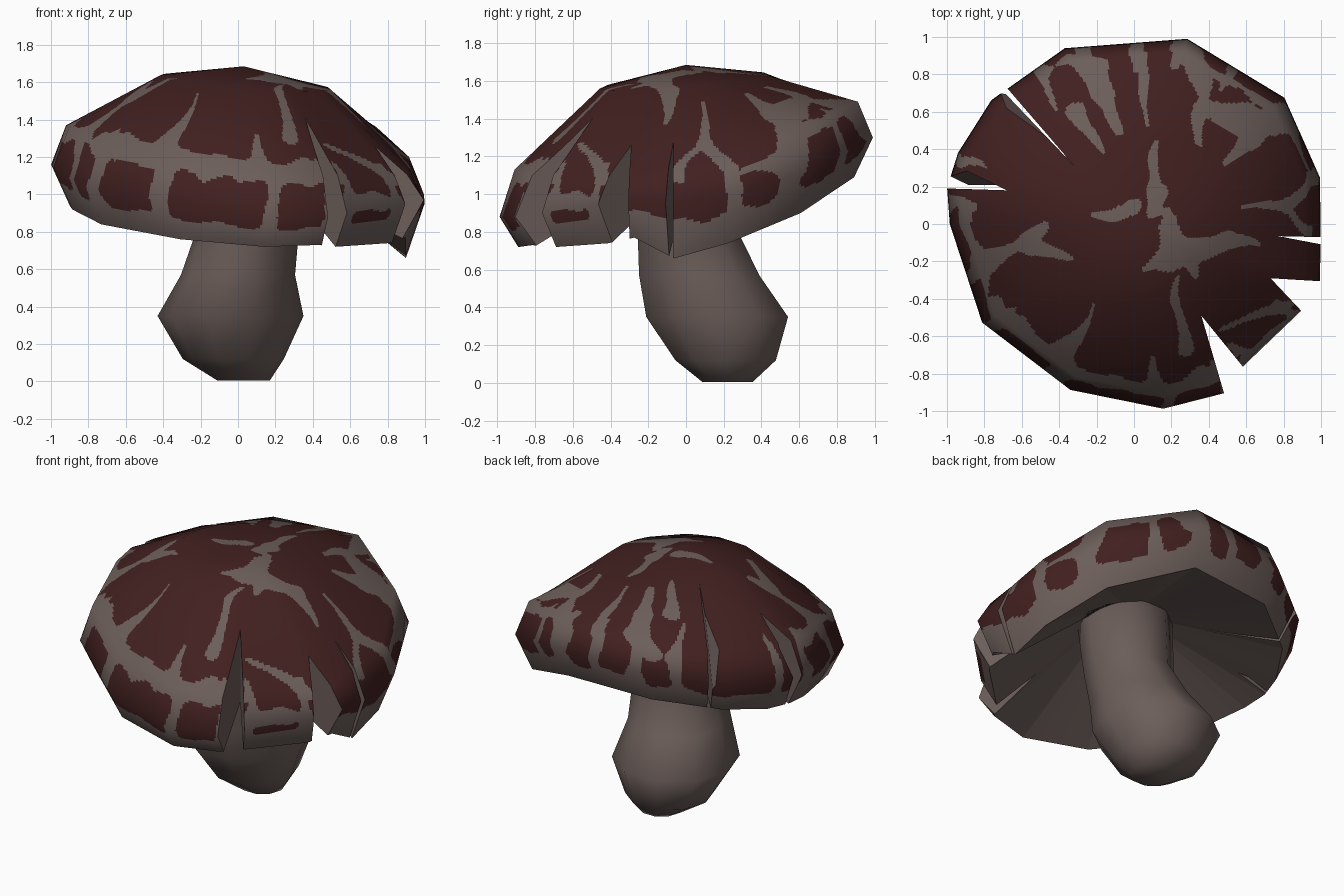
import bpy, bmesh, math
from mathutils import Vector, noise, kdtree

if "Cube" in bpy.data.objects:
    bpy.data.objects.remove(bpy.data.objects["Cube"])


def mat(name, c):
    m = bpy.data.materials.new(name)
    m.diffuse_color = (*c, 1)
    m.use_nodes = True
    m.node_tree.nodes["Principled BSDF"].inputs["Base Color"].default_value = m.diffuse_color
    return m


GREY = mat("grey brown flesh", (0.150, 0.112, 0.101))
RED = mat("dark red skin", (0.054, 0.0142, 0.0142))


def obj(name, bm, mats):
    bmesh.ops.recalc_face_normals(bm, faces=bm.faces)
    me = bpy.data.meshes.new(name)
    bm.to_mesh(me)
    bm.free()
    for m in mats:
        me.materials.append(m)
    o = bpy.data.objects.new(name, me)
    bpy.context.collection.objects.link(o)
    return o


# ---- stem: tilted bulb lofted from rings (x, y, z, rx, ry) ----
SIDES = 10
bm = bmesh.new()
rings = []
for x, y, z, rx, ry in [(0.03, .22, .005, .14, .14), (-.025, .21, .12, .27, .28),
                        (-.04, .165, .35, .39, .395), (0, .07, .57, .305, .335),
                        (.05, .01, .8, .275, .28), (.07, -.02, 1.3, .3, .3)]:
    rings.append([bm.verts.new((x + rx * math.cos(a), y + ry * math.sin(a), z))
                  for a in (2 * math.pi * k / SIDES for k in range(SIDES))])
for lo, hi in zip(rings, rings[1:]):
    for k in range(SIDES):
        n = (k + 1) % SIDES
        bm.faces.new((lo[k], lo[n], hi[n], hi[k]))
bm.faces.new(rings[0][::-1])
bm.faces.new(rings[-1])
stem = obj("stem", bm, [GREY])
for p in stem.data.polygons:
    p.use_smooth = True

# ---- cap columns: angle, radius, z of lip bottom, widest line, shoulder ----
COLS = [(-180, .985, .92, 1.14, 1.35), (-147, .968, .84, 1.04, 1.28), (-111, .95, .76, .95, 1.2),
        (-81, 1.0, .72, .88, 1.13), (-62, 1.025, .73, .88, 1.1), (-53, .96, .72, .9, 1.1),
        (-27, 1.01, .74, .95, 1.1), (-17, 1.04, .77, .97, 1.11), (-4, 1.0, .66, .95, 1.14),
        (14, 1.025, .74, 1.0, 1.2), (40, 1.05, .9, 1.14, 1.36), (74, 1.03, 1.09, 1.3, 1.49),
        (111.5, 1.01, 1.07, 1.28, 1.47), (139, 1.01, 1.0, 1.2, 1.41),
        (158, 1.015, .95, 1.17, 1.38), (169, 1.018, .94, 1.16, 1.37)]
S = [0, .45, .91, 1.12, 1.33]          # distance along the skin of each ring
SUB = [32, 34, 17, 17]
NC = len(COLS)


def column(c):
    a, r, zb, zw, zs = c
    co, si = math.cos(math.radians(a)), math.sin(math.radians(a))
    prof = [(.455 + .04 * co, 1.6 + .035 * si - .035 * co), (r * .92, zs), (r, zw), (r * .9, zb)]
    return [Vector((.03, 0, 1.685))] + [Vector((q * co, q * si, z)) for q, z in prof]


P = [column(c) for c in COLS]
N = []
for i in range(NC):
    row = [Vector((0, 0, 1))]
    for j in range(1, 5):
        du = P[(i + 1) % NC][j] - P[i - 1][j]
        dv = P[i][j - 1] - P[i][min(j + 1, 4)]
        row.append(du.cross(dv).normalized())
    N.append(row)

# ---- grey streaks between the red patches: (width, points), thick end first ----
CENTRE = [(.05, (.12, .17), (.12, .43)), (.06, (.13, .17), (.1, .05), (.17, .02)),
          (.055, (-.03, .1), (-.24, .05)), (.08, (.2, -.1), (.17, .04)),
          (.08, (.18, -.16), (.04, -.24)), (.07, (.22, -.12), (.42, -.08), (.65, -.12)),
          (.06, (.24, -.15), (.31, -.27)), (.06, (-.62, -.12), (-.5, 0)),
          (.06, (-.62, -.15), (-.36, -.2)), (.07, (-.92, -.25), (-.62, -.14)),
          (.06, (-.43, -.74), (-.34, -.64), (-.22, -.47)),
          (.045, (.27, -.66), (.22, -.4), (.22, -.27))]
OUTER = [(.06, (1.2, .34), (.97, .24), (.8, .1), (.56, .08)), (.04, (.98, -.04), (.82, .08)),
         (.085, (.9, .6), (.6, .49), (.46, .33)), (.085, (.6, .5), (.38, .62), (.33, .42)),
         (.095, (.3, .95), (.38, .62)), (.04, (.04, .95), (.06, .54)),
         (.09, (-.22, .85), (-.17, .7), (-.08, .52)), (.05, (-.38, .92), (-.2, .8)),
         (.055, (-.32, .6), (-.24, .5), (-.17, .4)), (.05, (-.5, .85), (-.42, .62)),
         (.06, (.1, -.86), (.11, -.7)), (.07, (-.93, .03), (-.83, -.4)),
         (.045, (.85, -.41), (.66, -.5), (.48, -.58))]


def polar(a, s):
    return (s * math.cos(math.radians(a)), s * math.sin(math.radians(a)))


# radial gaps around the rim and bands along the shoulder
RIM = [(w, polar(a, 1.3), polar(a, .85)) for a, w in
       [(-163, .08), (-144, .1), (-118, .14), (-79, .07), (-60, .07), (-51, .07), (-29, .07),
        (33, .08), (58, .06), (75, .09), (90, .07), (106, .1), (122, .08),
        (160, .06), (174, .07)]]
BAND = [(.07, polar(a, .91), polar(a + 12, .91), polar(a + 13, .91))
        for a in (-150, -138, -126, -114, -102, -90, -78, -66)]
BAND += [(.06, polar(a, 1.07), polar(a + 11, 1.07), polar(a + 12, 1.07)) for a in (-52, -41)]
BAND += [(.05, polar(a, .93), polar(a + 14, .93)) for a in (42, 54)]
BAND += [(.05, polar(33, 1.03), polar(17, 1.03))]
SEGS = []
for w, *pts in CENTRE + OUTER + RIM + BAND:
    n = len(pts) - 1
    for k in range(n):
        a, b = pts[k], pts[k + 1]
        dx, dy = b[0] - a[0], b[1] - a[1]
        SEGS.append((a[0], a[1], dx, dy, dx * dx + dy * dy,
                     .88 * w * (1 - .75 * k / n), .66 * w / n))


def is_red(x, y):
    s = math.hypot(x, y)
    v = Vector((x * 4, y * 4, 0))
    x += .05 * noise.noise(v)
    y += .05 * noise.noise(v + Vector((9, 5, 2)))
    wob = 1 + .5 * noise.noise(v * 1.8)
    lip = max(.02, 1.29 + .05 * noise.noise(v) - s)
    total = (.09 / lip) ** 4
    for ax, ay, dx, dy, l2, w, dw in SEGS:
        px, py = x - ax, y - ay
        if abs(px) > .6 or abs(py) > .6:
            continue
        t = max(0, min(1, (px * dx + py * dy) / l2))
        r = (w - dw * t) * wob
        # summed falloff rounds the corners of the patches
        total += (r * r / ((px - t * dx) ** 2 + (py - t * dy) ** 2 + 1e-9)) ** 2
        if total > 1:
            return False
    return True


# ---- cap: fine grid over the coarse facets, so the patches get clean outlines ----
bm = bmesh.new()
grid, skin = [], []
for i in range(NC):
    k = (i + 1) % NC
    a0, a1 = COLS[i][0], COLS[k][0] + (360 if k == 0 else 0)
    steps = max(3, round((a1 - a0) / .7))
    for c in range(steps):
        f = c / steps
        ang = math.radians(a0 + (a1 - a0) * f)
        col = []
        for j in range(4):
            for d in range(SUB[j] + (j == 3)):
                g = d / SUB[j]
                p = P[i][j].lerp(P[k][j], f).lerp(P[i][j + 1].lerp(P[k][j + 1], f), g)
                nn = N[i][j].lerp(N[k][j], f).lerp(N[i][j + 1].lerp(N[k][j + 1], f), g)
                s = S[j] + (S[j + 1] - S[j]) * g
                skin.append((p, nn.normalized()))
                col.append((bm.verts.new(p), s * math.cos(ang), s * math.sin(ang)))
        under = bm.verts.new((.05 + .22 * math.cos(ang), .22 * math.sin(ang), 1.18))
        grid.append((col, under))
for i in range(len(grid)):
    (a, ua), (b, ub) = grid[i], grid[(i + 1) % len(grid)]
    for j in range(len(a) - 1):
        q = (a[j], a[j + 1], b[j + 1], b[j])
        face = bm.faces.new([v[0] for v in q])
        face.material_index = int(is_red(sum(v[1] for v in q) / 4, sum(v[2] for v in q) / 4))
    bm.faces.new((a[-1][0], ua, ub, b[-1][0]))
bm.faces.new([u for _, u in grid])
bmesh.ops.remove_doubles(bm, verts=bm.verts, dist=1e-5)
cap = obj("cap", bm, [GREY, RED])

# ---- split notches in the rim: apex, two outer corners, low corner and low height ----
bm = bmesh.new()
for tip, p, q, low, z0 in [((.36, -.49), (.48, -.9), (.58, -.76), (.58, -.76), .3),
                           ((.73, -.29), (.89, -.46), (.98, -.305), (.98, -.305), .3),
                           ((.77, -.065), (.98, -.105), (.99, -.07), (.99, -.07), .3),
                           ((-.68, .18), (-1, .19), (-.95, .31), (-.99, .2), .85),
                           ((-.31, .3), (-.69, .74), (-.86, .6), (-.69, .7), .85)]:
    tip = Vector(tip)
    lo, hi = ([bm.verts.new((*t, z)) for t in [tip] + [tip + (Vector(e) - tip) * 1.5
                                                       for e in (p, r)]]
              for r, z in ((low, z0), (q, 1.8)))
    bm.faces.new(lo)
    bm.faces.new(hi)
    for k in range(3):
        n = (k + 1) % 3
        bm.faces.new((lo[k], lo[n], hi[n], hi[k]))
bmesh.ops.triangulate(bm, faces=bm.faces)
cutter = obj("notch_cutter", bm, [GREY])
cutter.hide_render = True
mod = cap.modifiers.new("notches", "BOOLEAN")
mod.operation, mod.solver, mod.object = "DIFFERENCE", "EXACT", cutter
bpy.context.view_layer.objects.active = cap
bpy.ops.object.modifier_apply(modifier=mod.name)
bpy.data.objects.remove(cutter)

# ---- soft shading over the skin, flat notch walls and underside ----
kd = kdtree.KDTree(len(skin))
for i, (p, _) in enumerate(skin):
    kd.insert(p, i)
kd.balance()
me = cap.data
vn = [skin[kd.find(v.co)[1]][1] for v in me.vertices]
normals = [None] * len(me.loops)
for p in me.polygons:
    p.use_smooth = True
    for li in p.loop_indices:
        n = vn[me.loops[li].vertex_index]
        normals[li] = n if n.dot(p.normal) > .72 else p.normal.copy()
me.normals_split_custom_set(normals)
